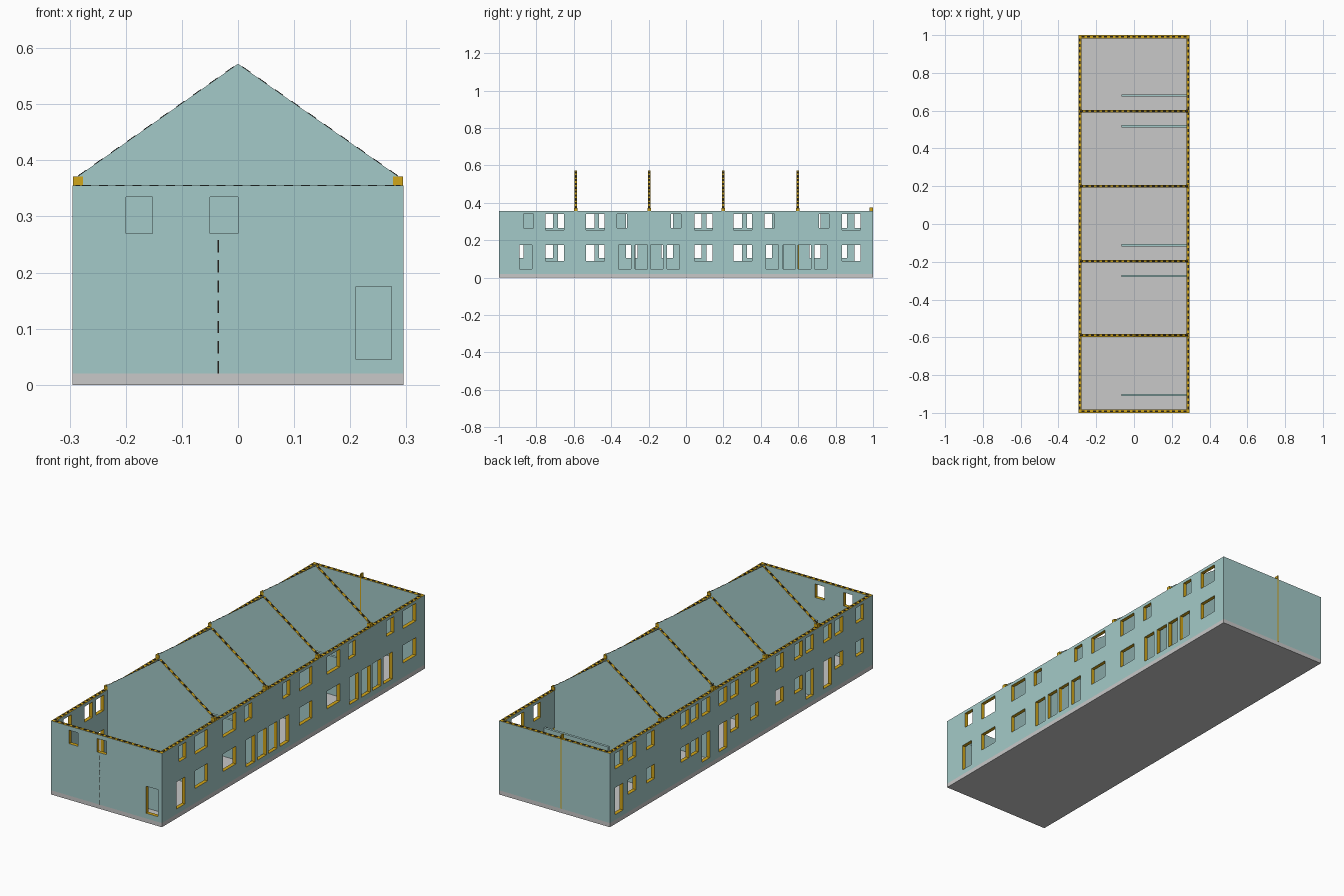
import bpy, bmesh, math
from mathutils import Matrix, Vector

cube = bpy.data.objects.get("Cube")
if cube:
    bpy.data.objects.remove(cube)


def material(name, rgb):
    m = bpy.data.materials.new(name)
    m.use_nodes = True
    m.diffuse_color = (*rgb, 1)
    m.node_tree.nodes["Principled BSDF"].inputs["Base Color"].default_value = (*rgb, 1)
    return m


TEAL = material("pale teal board", (0.37, 0.59, 0.58))
GOLD = material("golden timber", (0.64, 0.38, 0.01))
GREY = material("light grey concrete", (0.58, 0.58, 0.58))
DARK = material("dark core", (0.015, 0.013, 0.01))

W, L, BASE, TOP, T = 0.295, 1.0, 0.02, 0.355, 0.018


def finish(name, bm, mats, rule=None):
    bmesh.ops.recalc_face_normals(bm, faces=bm.faces[:])
    bm.normal_update()
    if rule:
        for f in bm.faces:
            f.material_index = rule(f)
    me = bpy.data.meshes.new(name)
    bm.to_mesh(me)
    bm.free()
    for m in mats:
        me.materials.append(m)
    ob = bpy.data.objects.new(name, me)
    bpy.context.collection.objects.link(ob)
    return ob


def add_box(bm, lo, hi, turn=None):
    lo, hi = Vector(lo), Vector(hi)
    mat = Matrix.Translation((lo + hi) / 2) @ (turn or Matrix()) @ Matrix.Diagonal((*(hi - lo), 1))
    bmesh.ops.create_cube(bm, size=1, matrix=mat)


def box(name, lo, hi, mat):
    bm = bmesh.new()
    add_box(bm, lo, hi)
    return finish(name, bm, [mat])


def wall(name, axis, start, half, holes):
    """Panel along x (axis 0) or y (axis 1), thickened inward, with holes (u0, u1, z0, z1)."""
    us = sorted({-half, half} | {u for h in holes for u in h[:2]})
    zs = sorted({BASE, TOP} | {z for h in holes for z in h[2:]})
    bm = bmesh.new()

    def point(u, z):
        return bm.verts.new((u, start, z) if axis == 0 else (start, u, z))

    grid = [[point(u, z) for z in zs] for u in us]
    for i in range(len(us) - 1):
        for j in range(len(zs) - 1):
            u, z = (us[i] + us[i + 1]) / 2, (zs[j] + zs[j + 1]) / 2
            if not any(a < u < b and c < z < d for a, b, c, d in holes):
                bm.faces.new((grid[i][j], grid[i + 1][j], grid[i + 1][j + 1], grid[i][j + 1]))
    bmesh.ops.delete(bm, geom=[v for v in bm.verts if not v.link_faces], context='VERTS')
    out = bmesh.ops.extrude_face_region(bm, geom=bm.faces[:])
    step = Vector((0, 0, 0))
    step[1 - axis] = -math.copysign(T, start)
    bmesh.ops.translate(bm, vec=step, verts=[e for e in out["geom"] if isinstance(e, bmesh.types.BMVert)])

    # board on the broad faces and outer corners, timber in the reveals and on top
    def rule(f):
        corner = abs(f.calc_center_median()[axis]) > half - 0.001
        return 0 if abs(f.normal[1 - axis]) > 0.9 or corner else 1
    return finish(name, bm, [TEAL, GOLD], rule)


# Concrete slab
box("floor_slab", (-W, -L, 0), (W, L, BASE), GREY)

# Left long wall: wide windows, small windows, terrace doors
SMALL, WIDE, DOOR, LOW = (0.265, 0.34), (0.255, 0.34), (0.045, 0.175), (0.09, 0.175)
holes = []
for y in (-0.75, -0.535, 0.045, 0.255, 0.835):
    holes += [(y, y + 0.098, *WIDE), (y, y + 0.098, *LOW)]
for y in (-0.87, -0.37, -0.08, 0.42, 0.71):
    holes.append((y, y + 0.054, *SMALL))
for y in (-0.89, -0.36, -0.272, -0.19, -0.102, 0.428, 0.518, 0.6, 0.686):
    holes.append((y, y + 0.067, *DOOR))
wall("left_long_wall", 1, W, L - T, holes)

# Right long wall: entrance door and small windows for each dwelling
holes = []
units = ((-0.9, -0.742, -0.655), (-0.29, -0.435, -0.52), (-0.1, 0.052, 0.14),
         (0.43, 0.355, 0.27), (0.69, 0.832, 0.93))
for a, b, door in units:
    for y in (a, b, door):
        holes.append((y - 0.03, y + 0.03, *SMALL))
    for y in (a, b):
        holes.append((y - 0.03, y + 0.03, 0.105, 0.175))
    holes.append((door - 0.03, door + 0.03, *DOOR))
wall("right_long_wall", 1, -W, L - T, holes)

# End walls
wall("front_wall", 0, -L, W, [(-0.2, -0.152, 0.27, 0.335), (-0.05, 0, 0.27, 0.335),
                              (0.21, 0.274, *DOOR)])
wall("back_wall", 0, L, W, [])

# Gabled party walls with timber ends and dark core dashes along the slopes
PEAK, EAVE, GW, GT = 0.572, 0.367, 0.292, 0.014
slope = math.atan2(PEAK - EAVE, GW)
profile = [(-GW, TOP), (GW, TOP), (GW, EAVE), (0, PEAK), (-GW, EAVE)]
INNER = W - T
for n, y in enumerate((-0.59, -0.197, 0.2, 0.597), 1):
    bm = bmesh.new()
    f = bm.faces.new([bm.verts.new((x, y - GT / 2, z)) for x, z in profile])
    out = bmesh.ops.extrude_face_region(bm, geom=[f])
    bmesh.ops.translate(bm, vec=(0, GT, 0),
                        verts=[e for e in out["geom"] if isinstance(e, bmesh.types.BMVert)])
    add_box(bm, (-INNER, y - GT / 2, BASE), (INNER, y + GT / 2, TOP))
    finish(f"party_wall_{n}", bm, [TEAL, GOLD], lambda f: 0 if abs(f.normal.y) > 0.9 else 1)

    bm = bmesh.new()
    for side in (-1, 1):
        for k in range(10):
            x = GW * (k + 0.5) / 10
            c = Vector((side * x, y, PEAK - x * math.tan(slope)))
            h = Vector((0.009, 0.004, 0.001))
            add_box(bm, c - h, c + h, Matrix.Rotation(side * slope, 4, 'Y'))
    finish(f"party_wall_core_{n}", bm, [DARK])

    bm = bmesh.new()
    for side in (-1, 1):
        x = side * (W - 0.01)
        add_box(bm, (x - 0.009, y - 0.009, TOP), (x + 0.009, y + 0.009, 0.371))
    finish(f"party_wall_end_blocks_{n}", bm, [GOLD])

# Dark core dashes on the tops of the outer walls
bm = bmesh.new()
for side in (-1, 1):
    for k in range(66):
        y, x = -0.975 + 0.03 * k, side * (W - T / 2)
        add_box(bm, (x - 0.004, y - 0.008, TOP - 0.001), (x + 0.004, y + 0.008, TOP + 0.001))
    for k in range(19):
        x, y = -0.27 + 0.03 * k, side * (L - T / 2)
        add_box(bm, (x - 0.008, y - 0.004, TOP - 0.001), (x + 0.008, y + 0.004, TOP + 0.001))
finish("outer_wall_core", bm, [DARK])

# Ground floor partitions
for n, y in enumerate((-0.905, -0.275, -0.113, 0.517, 0.68), 1):
    box(f"partition_{n}", (-0.065, y - 0.006, BASE), (INNER, y + 0.006, 0.205), TEAL)

# Joint in the end walls: dark dashes at the front, timber post at the back
bm = bmesh.new()
for k in range(7):
    z = BASE + 0.036 * k
    add_box(bm, (-0.0365, -L - 0.0005, z), (-0.0335, -L + 0.004, z + 0.022))
finish("front_joint_dashes", bm, [DARK])
box("back_joint_post", (-0.038, L - T - 0.001, BASE), (-0.032, L + 0.001, 0.374), GOLD)
